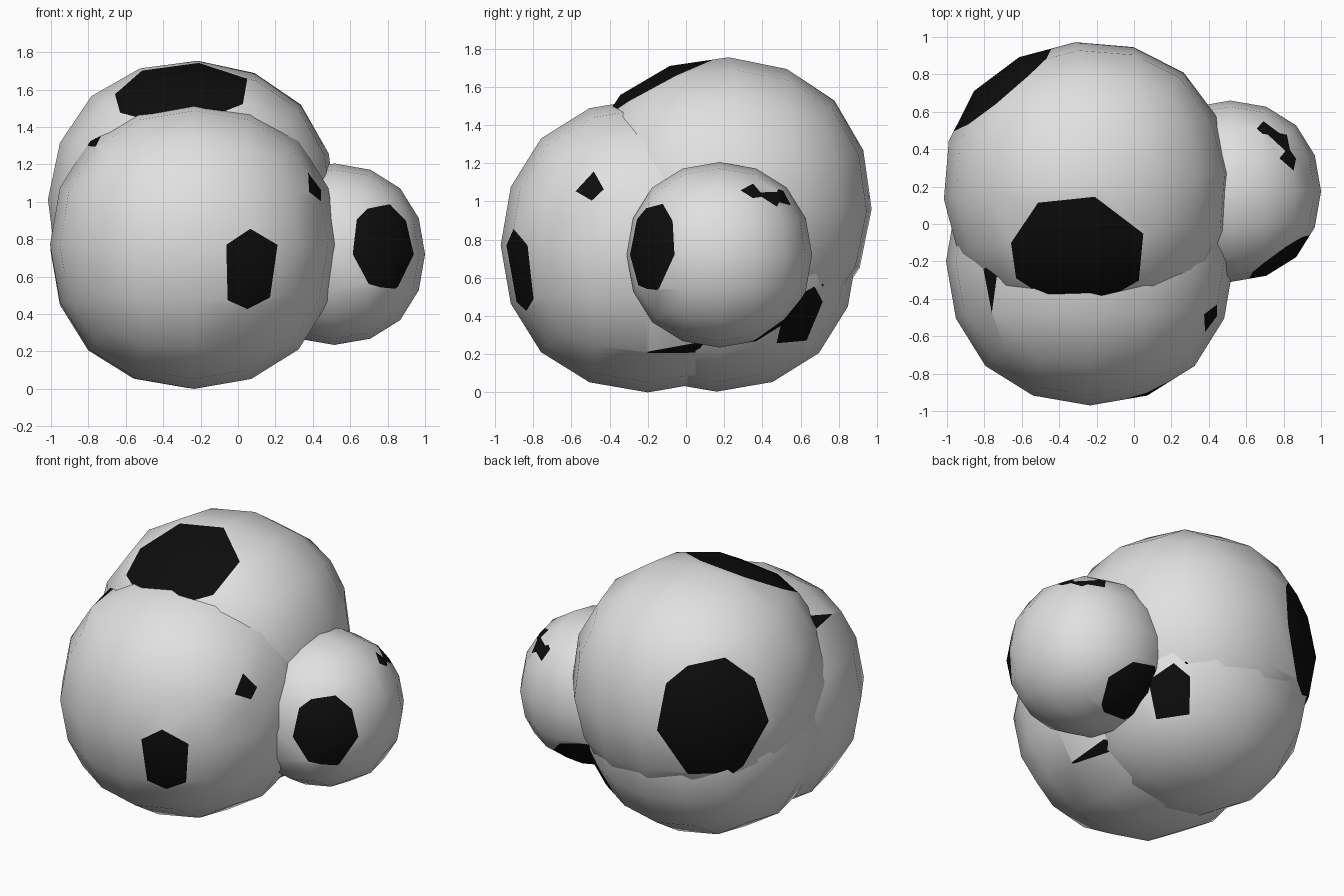
import bpy, bmesh, math
from mathutils import Vector, Euler

if "Cube" in bpy.data.objects:
    bpy.data.objects.remove(bpy.data.objects["Cube"])


def material(name, value):
    m = bpy.data.materials.new(name)
    m.diffuse_color = (value, value, value, 1)
    m.use_nodes = True
    m.node_tree.nodes["Principled BSDF"].inputs["Base Color"].default_value = m.diffuse_color
    return m


white = material("white", 0.75)
black = material("black", 0.004)


def ball(name, centre, radius, spots, tilt=(0, 0, 0)):
    """Subdivided cube ball; spots are (direction, half angle in degrees)."""
    half = radius / 0.8395            # subdivision shrinks the cube faces to this share
    bpy.ops.mesh.primitive_cube_add(size=2 * half)
    ob = bpy.context.object
    ob.name = name
    sub = ob.modifiers.new("round", 'SUBSURF')
    sub.levels = 2
    bpy.ops.object.modifier_apply(modifier=sub.name)
    bm = bmesh.new()
    bm.from_mesh(ob.data)
    rot = Euler([math.radians(a) for a in tilt]).to_matrix()
    bmesh.ops.rotate(bm, verts=bm.verts, cent=(0, 0, 0), matrix=rot)

    # cut each round spot into the skin
    caps = []
    for direction, angle in spots:
        n = Vector(direction).normalized()
        d = radius * 1.01 * math.cos(math.radians(angle))
        caps.append((n, d))
        bmesh.ops.bisect_plane(bm, geom=bm.verts[:] + bm.edges[:] + bm.faces[:],
                               dist=1e-5, plane_co=n * d, plane_no=n)
    for f in bm.faces:
        f.smooth = True
        c = f.calc_center_median()
        f.material_index = int(any(c.dot(n) > d for n, d in caps))
    bm.to_mesh(ob.data)
    bm.free()
    ob.data.materials.append(white)
    ob.data.materials.append(black)
    ob.location = centre
    return ob


# front ball
ball("front_ball", (-0.235, -0.20, 0.77), 0.77, [
    ((0.37, -0.915, -0.155), 17.5),
    ((0.145, -0.76, 0.07), 7.5),
    ((0.65, -0.30, 0.31), 7.8),
    ((-0.48, -0.10, 0.58), 8.5),
    ((0.47, 0.15, -0.60), 8.5),
])

# upper back ball
az, el = math.radians(130), math.radians(4.5)
ball("back_ball", (-0.245, 0.20, 0.98), 0.775, [
    ((-0.07, -0.47, 0.88), 27.5),
    ((math.cos(az) * math.cos(el), math.sin(az) * math.cos(el), math.sin(el)), 28.5),
    ((0.445, 0.38, -0.56), 12),
], tilt=(-1.5, 2.3, 5))

# lower back ball, mostly inside the other two
ball("lower_ball", (-0.265, 0.16, 0.742), 0.738, [
    ((0.465, 0.42, -0.325), 12),
])

# small side ball
ball("side_ball", (0.515, 0.175, 0.72), 0.485, [
    ((0.57, -0.80, 0.09), 27),
    ((-0.21, 0.63, -0.75), 26),
    ((0.25, 0.255, 0.32), 7),
    ((0.20, 0.34, 0.275), 6.5),
    ((0.31, 0.17, 0.36), 6.5),
])
